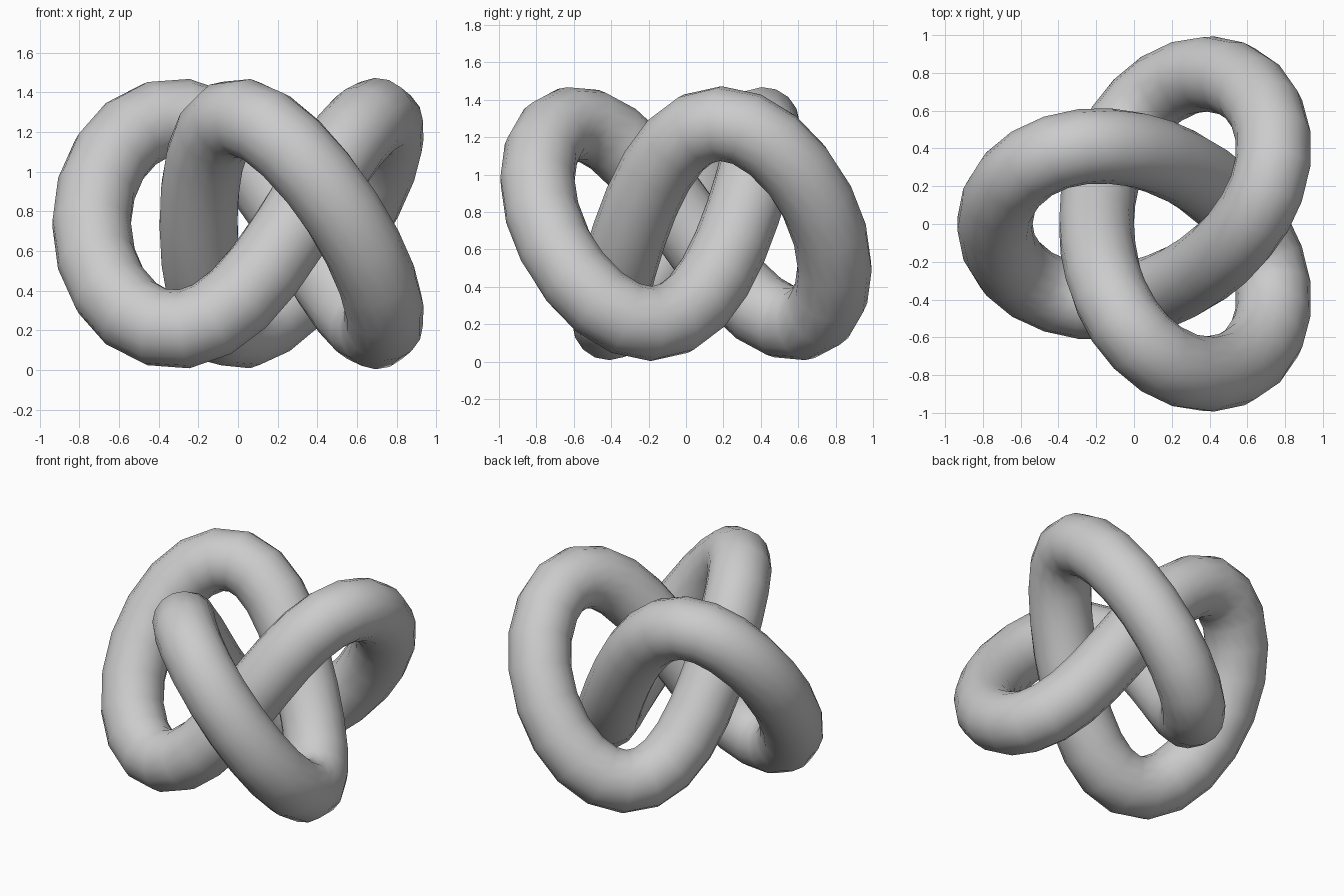
import bpy
from math import sin, cos, pi

if "Cube" in bpy.data.objects:
    bpy.data.objects.remove(bpy.data.objects["Cube"])

STEPS = 56          # rings along the knot
TUBE = 0.2          # tube radius
A, B = 0.27, 0.597  # single and double winding radii
HEIGHT = 0.535      # half rise of the centre line

# Trefoil centre line, the winding runs a little ahead of the rise
curve = bpy.data.curves.new("trefoil_knot", 'CURVE')
curve.dimensions = '3D'
curve.twist_mode = 'MINIMUM'
spline = curve.splines.new('POLY')
spline.points.add(STEPS - 1)
for i, point in enumerate(spline.points):
    s = 2 * pi * i / STEPS
    t = s + 0.07 * sin(3 * s)
    point.co = (0.128 - A * cos(t) - B * cos(2 * t),
                B * sin(2 * t) - A * sin(t),
                0.738 + HEIGHT * sin(3 * s), 1)
spline.use_cyclic_u = True
spline.use_smooth = True

# Round tube swept along it
curve.bevel_depth = TUBE
curve.bevel_resolution = 6
knot = bpy.data.objects.new("trefoil_knot", curve)
bpy.context.collection.objects.link(knot)

# Turn it into a smooth-shaded mesh
bpy.context.view_layer.objects.active = knot
knot.select_set(True)
bpy.ops.object.convert(target='MESH')
bpy.ops.object.shade_smooth()
